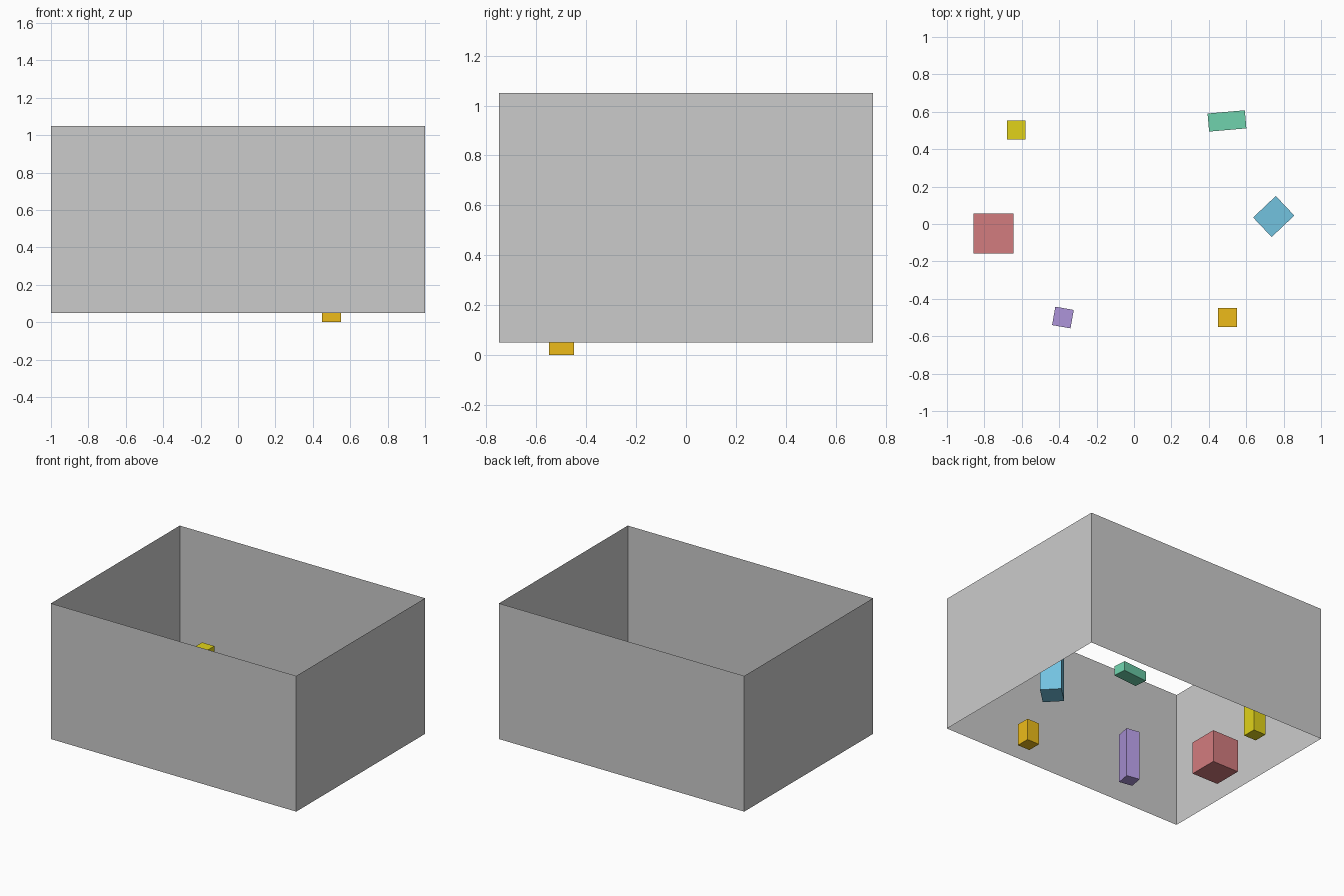
import bpy, bmesh
from math import radians
from mathutils import Matrix

if "Cube" in bpy.data.objects:
    bpy.data.objects.remove(bpy.data.objects["Cube"])


def make_box(name, center, size, z0, angle=0.0, color=None, open_ends=False):
    """Box standing at height z0, turned about z; open_ends leaves only the sides."""
    bm = bmesh.new()
    bmesh.ops.create_cube(bm, size=1.0)
    bmesh.ops.transform(bm, matrix=Matrix.Diagonal((*size, 1.0)), verts=bm.verts)
    if open_ends:
        bm.normal_update()
        ends = [f for f in bm.faces if abs(f.normal.z) > 0.5]
        bmesh.ops.delete(bm, geom=ends, context='FACES')
    mesh = bpy.data.meshes.new(name)
    bm.to_mesh(mesh)
    bm.free()
    obj = bpy.data.objects.new(name, mesh)
    obj.location = (center[0], center[1], z0 + size[2] / 2)
    obj.rotation_euler.z = radians(angle)
    bpy.context.collection.objects.link(obj)
    if color:
        mat = bpy.data.materials.new(name + "_color")
        mat.diffuse_color = (*color, 1.0)
        mat.use_nodes = True
        mat.node_tree.nodes["Principled BSDF"].inputs["Base Color"].default_value = mat.diffuse_color
        mesh.materials.append(mat)
    return obj


# Four thin room walls, open above and below
make_box("room_walls", (0, 0), (2.0, 1.5, 1.0), 0.05, open_ends=True)

# Blocks placed around the room: name, centre, size, base height, turn, colour
blocks = [
    ("orange_block", (0.50, -0.50), (0.10, 0.10, 0.16), 0.00, 0, (0.85, 0.50, 0.01)),
    ("purple_post", (-0.38, -0.50), (0.10, 0.10, 0.365), 0.05, -10, (0.42, 0.30, 0.70)),
    ("red_block", (-0.75, -0.05), (0.214, 0.214, 0.24), 0.05, 0, (0.65, 0.20, 0.21)),
    ("yellow_post", (-0.63, 0.503), (0.10, 0.10, 0.30), 0.05, 0, (0.75, 0.65, 0.01)),
    ("green_slab", (0.497, 0.551), (0.20, 0.097, 0.07), 0.05, 5, (0.16, 0.65, 0.42)),
    ("blue_block", (0.747, 0.04), (0.167, 0.144, 0.32), 0.05, 43.5, (0.17, 0.54, 0.74)),
]
for block in blocks:
    make_box(*block)
